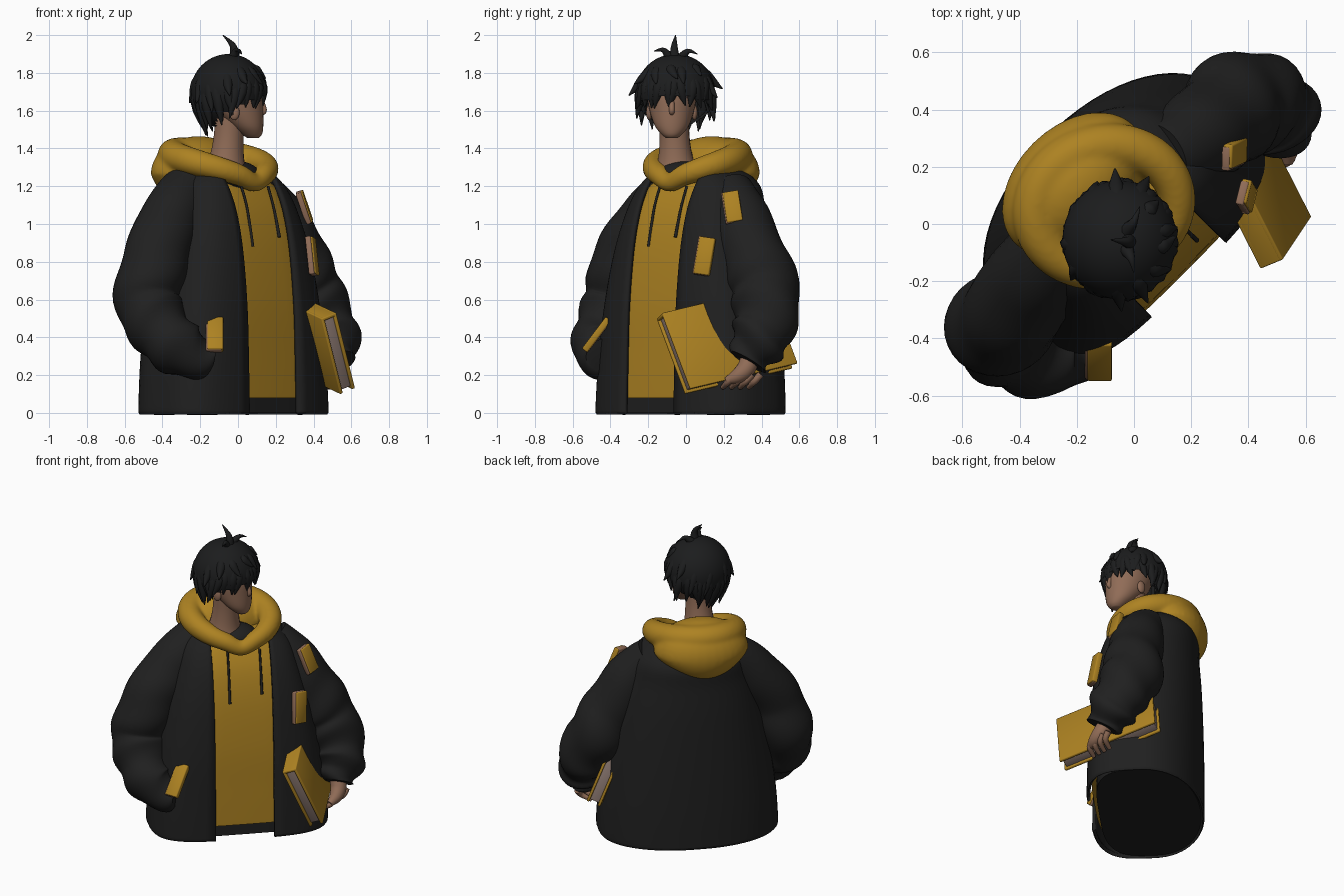
import bpy, bmesh, math, random
from mathutils import Vector, Matrix

if "Cube" in bpy.data.objects:
    bpy.data.objects.remove(bpy.data.objects["Cube"])
random.seed(4)

def material(name, r, g, b):
    m = bpy.data.materials.new(name)
    m.diffuse_color = (r, g, b, 1)
    m.use_nodes = True
    m.node_tree.nodes["Principled BSDF"].inputs["Base Color"].default_value = m.diffuse_color
    return m

BLACK = material("black cloth", .0145, .0145, .0145)
HAIR = material("black hair", .0115, .012, .0125)
YELLOW = material("mustard yellow", .42, .225, .016)
SKIN = material("brown skin", .28, .15, .095)
PAPER = material("dusty paper", .26, .19, .165)
BODY = Matrix.Rotation(math.radians(45), 4, 'Z')   # torso is built facing -y, then turned
WORLD = Matrix.Identity(4)

def finish(name, bm, mat, M=BODY):
    bmesh.ops.recalc_face_normals(bm, faces=bm.faces)
    bm.transform(M)
    me = bpy.data.meshes.new(name)
    bm.to_mesh(me)
    bm.free()
    me.materials.append(mat)
    me.shade_smooth()
    me.set_sharp_from_angle(angle=math.radians(50))
    ob = bpy.data.objects.new(name, me)
    bpy.context.collection.objects.link(ob)
    return ob

def spline(pts, steps, closed=False):
    """Catmull-Rom through tuples of any length."""
    n, out = len(pts), []
    get = lambda i: pts[i % n] if closed else pts[max(0, min(n - 1, i))]
    for i in range(n if closed else n - 1):
        p = [get(i + k) for k in (-1, 0, 1, 2)]
        for s in range(steps):
            t = s / steps
            out.append(tuple(.5 * (2 * b + (c - a) * t + (2 * a - 5 * b + 4 * c - d) * t * t
                       + (3 * b - a - 3 * c + d) * t ** 3) for a, b, c, d in zip(*p)))
    if not closed:
        out.append(tuple(pts[-1]))
    return out

def skin_rings(rings, wrap_ring=True, wrap_path=False, caps=True):
    bm = bmesh.new()
    vs = [[bm.verts.new(p) for p in r] for r in rings]
    m, n = len(vs), len(vs[0])
    for i in range(m if wrap_path else m - 1):
        for j in range(n if wrap_ring else n - 1):
            a, b = vs[i], vs[(i + 1) % m]
            bm.faces.new((a[j], a[(j + 1) % n], b[(j + 1) % n], b[j]))
    if caps and not wrap_path:
        bm.faces.new(vs[0])
        bm.faces.new(vs[-1])
    return bm

def tube(name, pts, mat, M=BODY, n=20, steps=6, closed=False, ref=(.25, 1, .1), fold=0):
    """Sweep a circle along (x, y, z, radius) points."""
    path = spline(pts, steps, closed)
    ref, rings, k = Vector(ref), [], len(path)
    for i, p in enumerate(path):
        q0 = path[(i - 1) % k] if closed else path[max(i - 1, 0)]
        q1 = path[(i + 1) % k] if closed else path[min(i + 1, k - 1)]
        t = (Vector(q1[:3]) - Vector(q0[:3])).normalized()
        s = t.cross(ref).normalized()
        u = s.cross(t)
        ring = []
        for j in range(n):
            a = 2 * math.pi * j / n
            r = max(p[3], .002) + fold * i / k * math.sin(i * .62 + 2 * math.sin(a + i * .09))
            ring.append(Vector(p[:3]) + (s * math.cos(a) + u * math.sin(a)) * r)
        rings.append(ring)
    return finish(name, skin_rings(rings, wrap_path=closed), mat, M)

FRONT, BACK = 3.6, 2.1   # squareness of the torso's front and back
def section(z, a, yf, yb, t0=0, t1=0, n=60, full=True):
    """Rounded-box ring, squarer in front; angle 0 is the front."""
    out, cy, b = [], (yf + yb) / 2, (yb - yf) / 2
    for j in range(n):
        t = t0 + (2 * math.pi - t0 - t1) * j / (n if full else n - 1)
        s, c = math.sin(t), -math.cos(t)
        f = lambda v: math.copysign(abs(v) ** (2 / (FRONT if c < 0 else BACK)), v)
        out.append((a * f(s), cy + b * f(c), z))
    return out

def ball(name, c, r, mat, M=BODY, taper=0):
    bm = bmesh.new()
    bmesh.ops.create_uvsphere(bm, u_segments=32, v_segments=20, radius=1)
    for w in bm.verts:
        w.co.x *= 1 + taper * min(0, w.co.z)
    bm.transform(Matrix.Translation(c) @ Matrix.Diagonal((*r, 1)))
    return finish(name, bm, mat, M)

def slab(name, M, size, mat, bevel=.006):
    bm = bmesh.new()
    bmesh.ops.create_cube(bm, size=1)
    bm.transform(Matrix.Diagonal((*size, 1)))
    bmesh.ops.bevel(bm, geom=bm.edges[:], offset=bevel, segments=2, affect='EDGES', profile=.5)
    return finish(name, bm, mat, M)

# Jacket: open loft, with the hoodie and a closed base inside it
SHAPE = spline([(0, .54, -.265, .42), (.03, .545, -.265, .42), (.25, .53, -.26, .42), (.55, .49, -.25, .415),
                (.85, .43, -.22, .405), (1.06, .37, -.175, .39), (1.2, .315, -.115, .38), (1.3, .2, -.05, .29)], 5)
rings = []
for z, a, yf, yb in SHAPE:
    t0, t1 = (math.asin(min(1, w / a) ** (FRONT / 2)) for w in (.18, .185))
    rings.append(section(z, a, yf, yb, t0, t1, full=False))
jacket = finish("jacket", skin_rings(rings, wrap_ring=False, caps=False), BLACK)
mod = jacket.modifiers.new("thickness", 'SOLIDIFY')
mod.thickness, mod.offset = .022, 0
inner = lambda z, a, yf, yb: section(z, a - .03, yf + .02, yb - .03)
finish("hoodie_front", skin_rings([inner(.08 + .92 * z, *r) for z, *r in SHAPE]), YELLOW)
finish("lower_base", skin_rings([section(z, .53, -.215, .41) for z in (0, .1)]), BLACK)

# Sleeves, with folds
tube("book_arm_sleeve", [(.22, .10, 1.17, .13), (.34, .06, 1.04, .155), (.47, .04, .82, .175), (.56, .035, .64, .185),
     (.62, -.03, .47, .165), (.62, -.09, .36, .145), (.60, -.14, .27, .095)], BLACK, n=32, steps=9, fold=.018)
tube("pocket_arm_sleeve", [(-.23, .15, 1.18, .14), (-.38, .12, 1.04, .16), (-.53, .08, .82, .175), (-.60, .08, .6, .175),
     (-.59, -.02, .43, .16), (-.52, -.13, .32, .14), (-.41, -.19, .30, .095)], BLACK, n=32, steps=9, fold=.016)

# Hood: thick collar ring dipping to a V at the front, fused with the pouch behind
ring = []
for k in range(16):
    t = 2 * math.pi * k / 16
    back = (1 - math.cos(t)) / 2
    ring.append((.24 * math.sin(t) - .06 * back, .105 - .225 * math.cos(t),
                 1.22 + .155 * back ** .42, .05 + .035 * back ** .5))
collar = tube("hood", ring, YELLOW, n=24, closed=True, ref=(0, 0, 1))
pouch = ball("hood_pouch", (-.05, .245, 1.265), (.295, .205, .2), YELLOW, taper=.35)
bm = bmesh.new()
bm.from_mesh(collar.data)
bm.from_mesh(pouch.data)
for w in bm.verts:   # keep the pouch below the rim
    if w.index >= len(collar.data.vertices):
        w.co.z = min(w.co.z, 1.385)
bm.to_mesh(collar.data)
bm.free()
bpy.data.objects.remove(pouch)
mod = collar.modifiers.new("fuse", 'REMESH')
mod.mode, mod.voxel_size, mod.use_smooth_shade = 'VOXEL', .011, True
mod = collar.modifiers.new("soften", 'SMOOTH')
mod.iterations, mod.factor = 10, .5
for i, (x, z) in enumerate(((-.085, .88), (.115, .93))):
    tube(f"drawstring_{i}", [(x, -.11, 1.2, .007), (x, -.155, 1.08, .007), (x, -.195, z, .009)], BLACK, n=8)
ball("undershirt", (-.03, -.01, 1.25), (.15, .12, .085), BLACK)

# Patches and pocket trim on the jacket: centre, turn, lean, tilt, height
def patch(name, c, turn, lean, tilt, h):
    M = BODY @ Matrix.Translation(c) @ Matrix.Rotation(math.radians(turn), 4, 'Z') \
        @ Matrix.Rotation(math.radians(lean), 4, 'X') @ Matrix.Rotation(math.radians(tilt), 4, 'Y')
    slab(name + "_backing", M @ Matrix.Translation((-.008, .006, 0)), (.085, .03, h + .005), SKIN)
    slab(name, M, (.085, .035, h), YELLOW)

patch("upper_patch", (.425, -.075, 1.09), 40, -18, -10, .17)
patch("chest_patch", (.35, -.21, .83), 32, -8, 8, .2)
patch("pocket_trim", (-.42, -.25, .415), -45, -37, 0, .21)

# Book held under the arm, spine along its upper edge
u, v = Vector((-.3, .59, .14)) * .96, Vector((.1, .15, -.4))
n = v.cross(u).normalized()
L, H = u.length, v.length
centre = Vector((.52, -.125, .53)) + (u + v) / 2
frame = Matrix((u.normalized(), v.normalized(), n)).transposed().to_4x4()
def book_part(name, oy, oz, size, mat):
    slab(name, Matrix.Translation(centre) @ frame @ Matrix.Translation((0, oy, oz)), size, mat, .005)
book_part("book_outer_cover", 0, -.008, (L, H, .018), YELLOW)
book_part("book_inner_cover", 0, -.082, (L, H, .018), YELLOW)
book_part("book_spine", -H / 2 + .009, -.045, (L, .018, .09), YELLOW)
book_part("book_pages", 0, -.045, (L - .03, H - .03, .07), PAPER)

# Hand gripping the lower edge of the book
tube("hand", [(.60, -.12, .29, .05), (.60, -.15, .235, .05), (.575, -.19, .195, .04), (.53, -.23, .17, .018)], SKIN)
for i in range(4):
    x, y = .51 + i * .03, -.225 + i * .035
    tube(f"finger_{i}", [(x + .06, y + .02, .205, .02), (x + .03, y, .165, .018), (x - .03, y + .02, .135, .013)], SKIN, n=10)

# Neck and head, turned towards +x
tube("neck", [(-.07, -.05, 1.25, .13), (-.06, -.055, 1.34, .095), (-.05, -.06, 1.45, .08), (-.04, -.065, 1.58, .08)], SKIN, WORLD)
FACE = spline([(1.455, .05, .11, .03), (1.475, .02, .127, .055), (1.52, -.04, .134, .09), (1.6, -.13, .134, .118),
               (1.68, -.17, .13, .13), (1.78, -.16, .11, .125), (1.85, -.09, .05, .07)], 4)
rings = []
for z, x0, x1, w in FACE:
    pts = [2 * math.pi * j / 32 for j in range(32)]
    rings.append([((x0 + x1) / 2 + (x1 - x0) / 2 * math.cos(t), -.075 + w * math.sin(t), z) for t in pts])
finish("head", skin_rings(rings), SKIN, WORLD)
tube("nose", [(.118, -.075, 1.67, .012), (.138, -.075, 1.605, .015), (.126, -.075, 1.585, .012)], SKIN, WORLD, n=12)
for s in (-1, 1):
    ball(f"ear_{s}", (-.02, -.075 + s * .12, 1.59), (.028, .016, .04), SKIN, WORLD)

# Hair cap, cut away over the face
HC = Vector((-.05, -.055, 1.70))
HR = (.2, .208, .2)
bm = bmesh.new()
bmesh.ops.create_uvsphere(bm, u_segments=40, v_segments=28, radius=1)
bm.transform(Matrix.Translation(HC) @ Matrix.Diagonal((*HR, 1)))
def hair_low(a):
    return 1.59 + (.08 if math.cos(a) > 0 else .11) * math.cos(a)
low = [w for w in bm.verts if w.co.z < hair_low(math.atan2(w.co.y - HC.y, w.co.x - HC.x))]
bmesh.ops.delete(bm, geom=low, context='VERTS')
finish("hair_cap", bm, HAIR, WORLD)

# Hair locks all round, pointing down and flicking out
def on_hair(a, z, f):
    k = f * math.sqrt(max(.1, 1 - ((z - HC.z) / .2) ** 2))
    return (HC.x + HR[0] * k * math.cos(a), HC.y + HR[1] * k * math.sin(a), z)

for row, count in ((0, 28), (1, 13)):
    for i in range(count):
        a = 2 * math.pi * (i + .5 * row) / count + random.uniform(-.1, .1)
        c = math.cos(a)
        tip = (1.63 if c > .5 else 1.555 + .08 * c) + random.uniform(-.02, .025) + row * random.uniform(.08, .16)
        out = 1.0 if c > .5 else 1.02 + .13 * abs(math.sin(a)) - .38 * max(0, -c) * (1 - row)
        top = 1.83 + row * .02
        mid = (top + tip) / 2
        end = on_hair(a + random.uniform(-.22, .22), max(tip, 1.6), out + row * .05)
        tube(f"hair_lock_{row}_{i}", [(*on_hair(a, top, .88), .004), (*on_hair(a, mid, .88 - .02 * row), .032),
             (end[0], end[1], tip, .003)], HAIR, WORLD, n=10, steps=4, ref=(-math.sin(a), c, .05))

# Loose tufts on the crown
for i, p in enumerate([[(-.02, -.06, 1.87, .03), (-.025, -.062, 1.94, .018), (-.08, -.055, 2.0, .002)],
                       [(-.03, -.08, 1.87, .03), (-.01, -.12, 1.92, .014), (.0, -.17, 1.915, .002)],
                       [(-.03, -.03, 1.87, .03), (.0, .01, 1.915, .014), (.02, .06, 1.9, .002)]]):
    tube(f"hair_tuft_{i}", p, HAIR, WORLD, n=10, ref=(1, .3, 0))
